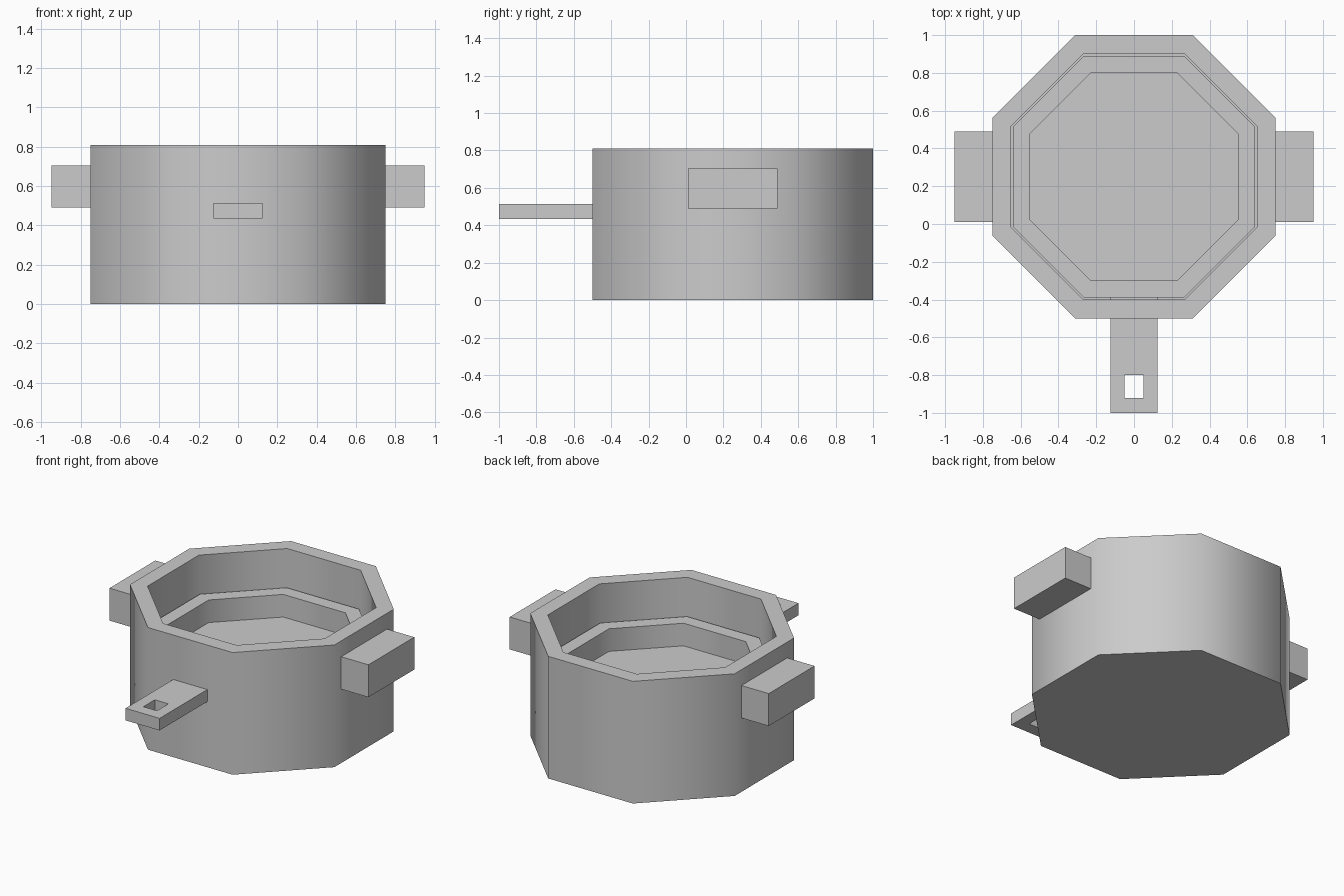
import bpy, bmesh, math

if "Cube" in bpy.data.objects:
    bpy.data.objects.remove(bpy.data.objects["Cube"])

CENTRE_Y = 0.25


def octagon(apothem, z):
    r = apothem / math.cos(math.pi / 8)
    angles = [math.pi / 8 + i * math.pi / 4 for i in range(8)]
    return [(r * math.cos(a), CENTRE_Y + r * math.sin(a), z) for a in angles]


def rect(x0, x1, y0, y1, z):
    return [(x0, y0, z), (x1, y0, z), (x1, y1, z), (x0, y1, z)]


def loft(name, loops, closed=False, smooth=False):
    """Join a stack of loops; cap both ends, or close it into a ring."""
    bm = bmesh.new()
    rings = [[bm.verts.new(p) for p in loop] for loop in loops]
    pairs = list(zip(rings, rings[1:]))
    if closed:
        pairs.append((rings[-1], rings[0]))
    else:
        bm.faces.new(rings[0])
        bm.faces.new(rings[-1])
    for a, b in pairs:
        n = len(a)
        for i in range(n):
            j = (i + 1) % n
            bm.faces.new((a[i], a[j], b[j], b[i]))
    bmesh.ops.recalc_face_normals(bm, faces=bm.faces[:])
    mesh = bpy.data.meshes.new(name)
    bm.to_mesh(mesh)
    bm.free()
    obj = bpy.data.objects.new(name, mesh)
    bpy.context.collection.objects.link(obj)
    if smooth:
        bpy.ops.object.select_all(action='DESELECT')
        bpy.context.view_layer.objects.active = obj
        obj.select_set(True)
        bpy.ops.object.shade_smooth_by_angle(angle=math.radians(60))
    return obj


# Octagonal pot with thick wall
loft("pot_body", [octagon(0.75, 0), octagon(0.75, 0.81),
                  octagon(0.65, 0.81), octagon(0.65, 0.1)], smooth=True)

# Inner tray, set in with a thin gap around it
loft("inner_tray", [octagon(0.64, 0.1), octagon(0.64, 0.555),
                    octagon(0.55, 0.555), octagon(0.55, 0.405)], smooth=True)

# Side grips
for side, label in ((-1, "left"), (1, "right")):
    x0, x1 = sorted((side * 0.70, side * 0.95))
    loft(label + "_grip", [rect(x0, x1, 0.01, 0.49, 0.49),
                           rect(x0, x1, 0.01, 0.49, 0.705)])

# Front handle with a square hanging hole
outer = (-0.125, 0.125, -1.0, -0.39)
hole = (-0.05, 0.05, -0.92, -0.80)
z0, z1 = 0.435, 0.515
loft("front_handle", [rect(*outer, z0), rect(*outer, z1),
                      rect(*hole, z1), rect(*hole, z0)], closed=True)
